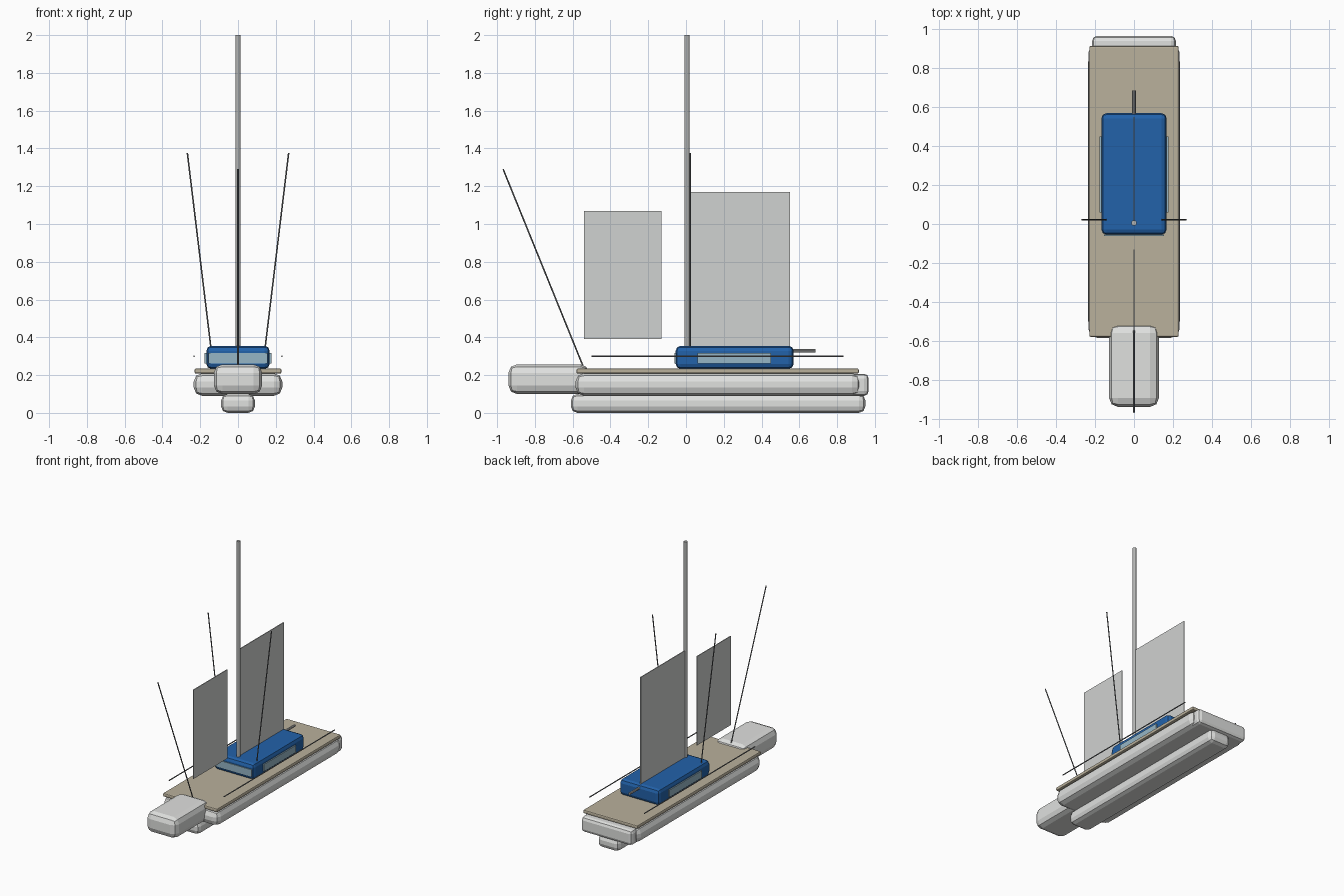
import bpy
import bmesh
from mathutils import Vector

if "Cube" in bpy.data.objects:
    bpy.data.objects.remove(bpy.data.objects["Cube"])


def material(name, rgb):
    """Flat colour given as 0-255 display values, stored as linear."""
    lin = [(c / 255 / 12.92) if c < 11 else ((c / 255 + 0.055) / 1.055) ** 2.4 for c in rgb]
    m = bpy.data.materials.new(name)
    m.diffuse_color = (*lin, 1)
    m.use_nodes = True
    m.node_tree.nodes["Principled BSDF"].inputs["Base Color"].default_value = m.diffuse_color
    return m


WHITE = material("hull white", (224, 225, 223))
TAN = material("deck tan", (186, 177, 156))
BLUE = material("cabin blue", (34, 98, 170))
GLASS = material("window pale blue", (150, 182, 198))
METAL = material("metal grey", (178, 179, 178))
SAIL = material("sail grey", (208, 210, 209))
WIRE = material("wire grey", (120, 122, 124))


def finish(name, bm, mat):
    mesh = bpy.data.meshes.new(name)
    bm.to_mesh(mesh)
    bm.free()
    mesh.materials.append(mat)
    ob = bpy.data.objects.new(name, mesh)
    bpy.context.collection.objects.link(ob)
    return ob


def box(name, x, y, z, mat, bevel=0):
    """Box from (min, max) ranges with optional two-step rounded edges."""
    bm = bmesh.new()
    bmesh.ops.create_cube(bm, size=1)
    for v in bm.verts:
        v.co = Vector([r[0] + (c + 0.5) * (r[1] - r[0]) for c, r in zip(v.co, (x, y, z))])
    ob = finish(name, bm, mat)
    if bevel:
        mod = ob.modifiers.new("rounded edges", 'BEVEL')
        mod.width = bevel
        mod.segments = 2
    return ob


def rod(name, a, b, radius, mat, sides=8):
    """Straight cylinder between two points."""
    a, b = Vector(a), Vector(b)
    bm = bmesh.new()
    bmesh.ops.create_cone(bm, cap_ends=True, segments=sides, radius1=radius,
                          radius2=radius, depth=(b - a).length)
    rot = (b - a).to_track_quat('Z', 'Y')
    for v in bm.verts:
        v.co = rot @ v.co + (a + b) / 2
    return finish(name, bm, mat)


# Hull blocks
box("keel", (-0.09, 0.09), (-0.61, 0.95), (0.0, 0.10), WHITE, 0.035)
box("hull", (-0.235, 0.235), (-0.585, 0.925), (0.09, 0.21), WHITE, 0.045)
box("stern_block", (-0.215, 0.215), (0.85, 0.967), (0.09, 0.207), WHITE, 0.025)
box("bow_block", (-0.128, 0.128), (-0.94, -0.515), (0.10, 0.257), WHITE, 0.045)
box("deck", (-0.23, 0.23), (-0.58, 0.915), (0.208, 0.235), TAN, 0.008)

# Cabin with window plates
box("cabin", (-0.168, 0.168), (-0.055, 0.57), (0.233, 0.355), BLUE, 0.027)
box("front_window", (-0.155, 0.155), (-0.061, -0.053), (0.262, 0.317), GLASS)

# Mast, boom and sails
rod("mast", (0, 0.005, 0.3), (0, 0.005, 2.0), 0.014, METAL, 12)
rod("boom", (0, 0.01, 0.33), (0, 0.685, 0.33), 0.009, METAL)
box("main_sail", (-0.003, 0.003), (0.015, 0.55), (0.34, 1.17), SAIL)
box("front_sail", (-0.003, 0.003), (-0.54, -0.13), (0.39, 1.07), SAIL)
rod("forestay", (0, -0.54, 0.235), (0, -0.968, 1.29), 0.004, WIRE)

# Mirrored side parts
for side, s in (("left", -1), ("right", 1)):
    box(side + "_window", sorted((s * 0.168, s * 0.177)), (0.06, 0.45), (0.262, 0.317), GLASS)
    rod(side + "_rail", (s * 0.232, -0.50, 0.30), (s * 0.232, 0.835, 0.30), 0.004, WIRE)
    rod(side + "_shroud", (s * 0.138, 0.022, 0.30), (s * 0.268, 0.022, 1.375), 0.004, WIRE)
